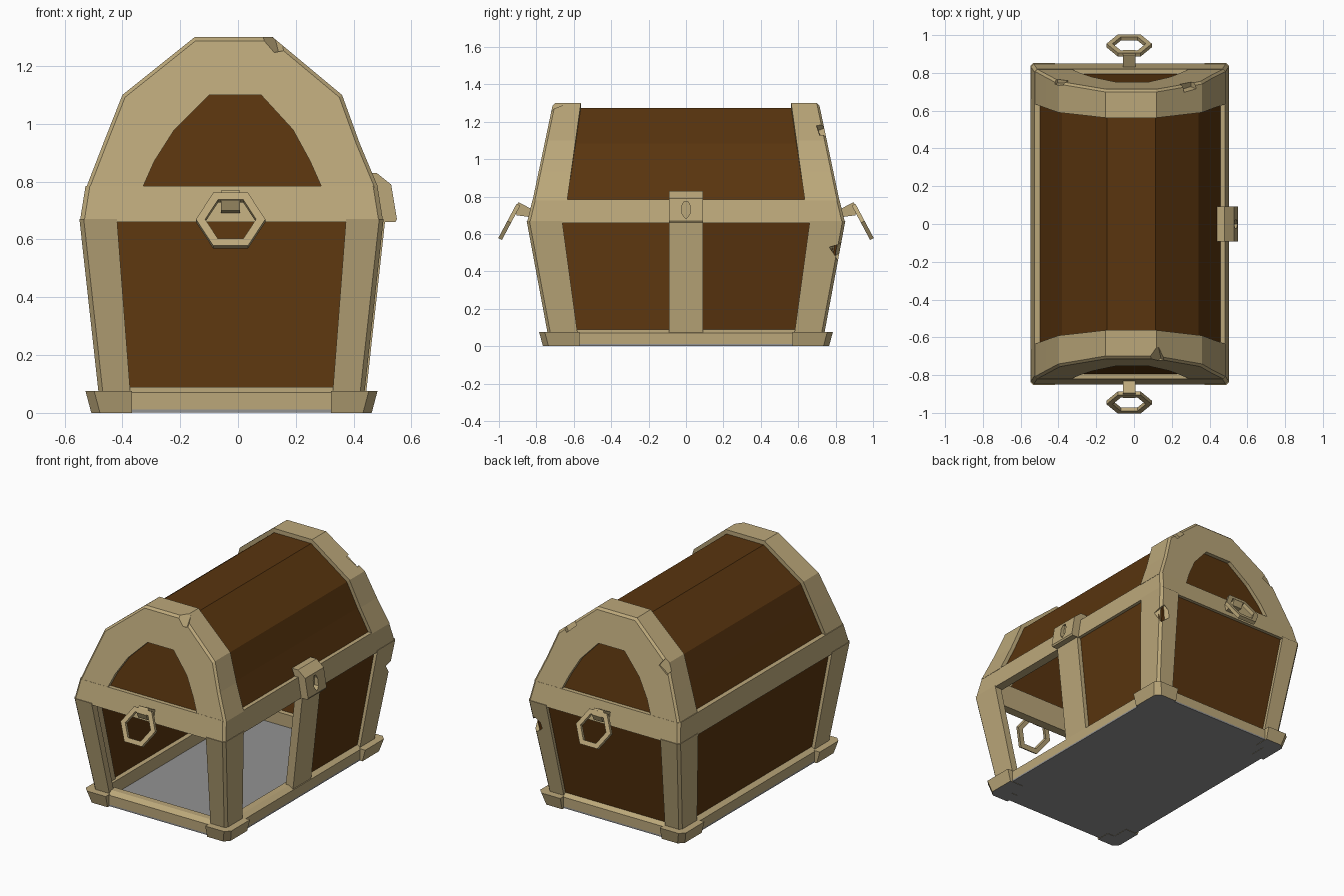
import bpy, bmesh, math
from mathutils import Matrix, Vector, Euler

if "Cube" in bpy.data.objects:
    bpy.data.objects.remove(bpy.data.objects["Cube"])

CX = -0.0225      # the chest body sits slightly left, the lock fills the right


def material(name, rgb):
    m = bpy.data.materials.new(name)
    m.diffuse_color = (*rgb, 1)
    m.use_nodes = True
    m.node_tree.nodes["Principled BSDF"].inputs["Base Color"].default_value = m.diffuse_color
    return m


TAN = material("tan trim", (0.50, 0.39, 0.195))
BROWN = material("dark brown wood", (0.10, 0.035, 0.0045))
GREY = material("grey floor", (0.29, 0.29, 0.29))


def loft(name, loops, mat, closed=False):
    """Skin consecutive point loops; cap the ends, or close into a ring."""
    bm = bmesh.new()
    rows = [[bm.verts.new(p) for p in loop] for loop in loops]
    n = len(rows[0])
    pairs = list(zip(rows, rows[1:])) + ([(rows[-1], rows[0])] if closed else [])
    for a, b in pairs:
        for i in range(n):
            j = (i + 1) % n
            bm.faces.new((a[i], a[j], b[j], b[i]))
    if not closed:
        bm.faces.new(rows[0])
        bm.faces.new(rows[-1])
    bmesh.ops.recalc_face_normals(bm, faces=bm.faces)
    me = bpy.data.meshes.new(name)
    bm.to_mesh(me)
    bm.free()
    me.materials.append(mat)
    ob = bpy.data.objects.new(name, me)
    bpy.context.collection.objects.link(ob)
    return ob


def half_x(z):
    return 0.46 + (z - 0.07) / 0.59 * 0.065


def half_y(z):
    return 0.74 + (z - 0.07) / 0.59 * 0.11


def octagon(hx, hy, z, c=0.015):
    pts = [(hx, -hy + c), (hx, hy - c), (hx - c, hy), (-hx + c, hy),
           (-hx, hy - c), (-hx, -hy + c), (-hx + c, -hy), (hx - c, -hy)]
    return [(CX + x, y, z) for x, y in pts]


def corner(sx, sy, ox, oy, wx, wy, t, c, z):
    """L-shaped corner outline with a chamfered outer edge."""
    pts = [(ox, oy - c), (ox, oy - wy), (ox - t, oy - wy), (ox - t, oy - t),
           (ox - wx, oy - t), (ox - wx, oy), (ox - c, oy)]
    return [(CX + sx * x, sy * y, z) for x, y in pts]


# base: floor plate and sloped rail
loft("floor", [octagon(0.47, 0.75, 0.002), octagon(0.47, 0.75, 0.012)], GREY)
loft("base_rail", [octagon(0.47, 0.75, 0.012), octagon(0.47, 0.75, 0.07),
                   octagon(0.44, 0.72, 0.09), octagon(0.40, 0.68, 0.09),
                   octagon(0.40, 0.68, 0.012)], TAN, True)

# corner feet and posts
posts = {}
for sx, xn in ((-1, "left"), (1, "right")):
    for sy, yn in ((-1, "front"), (1, "back")):
        foot = loft(f"foot_{yn}_{xn}",
                    [corner(sx, sy, 0.485, 0.765, 0.14, 0.195, 0.09, 0.03, 0),
                     corner(sx, sy, 0.505, 0.785, 0.16, 0.215, 0.09, 0.03, 0.075)], TAN)
        foot.data.materials.append(GREY)
        for f in foot.data.polygons:
            if f.normal.z < -0.9:
                f.material_index = 1
        posts[sx, sy] = loft(
            f"post_{yn}_{xn}",
            [corner(sx, sy, half_x(.07), half_y(.07), .11, .16, .045, .015, .07),
             corner(sx, sy, half_x(.67), half_y(.67), .13, .19, .045, .015, .67)], TAN)

# band around the rim
loft("rim_band", [octagon(0.525, 0.85, 0.66), octagon(0.505, 0.82, 0.785),
                  octagon(0.45, 0.765, 0.785), octagon(0.47, 0.795, 0.66)], TAN, True)


# wall panels; the front wall and the front half of the right wall are open
def side_panel(name, s, y0, y1, d0=0.02, d1=0.032, za=0.05, zb=0.70, mat=BROWN):
    loft(name, [[(CX + s * (half_x(z) - d), y * (half_y(z) if abs(y) > 0.5 else 1), z)
                 for y, z in ((y0, za), (y1, za), (y1, zb), (y0, zb))]
                for d in (d0, d1)], mat)


side_panel("left_panel", -1, -0.95, 0.95)
side_panel("right_back_panel", 1, 0.05, 0.95)
side_panel("lock_strap", 1, -0.09, 0.09, -0.006, 0.045, 0.05, 0.67, TAN)
loft("back_panel", [[(CX + k * (half_x(z) - 0.025), half_y(z) - d, z)
                     for k, z in ((-1, .05), (1, .05), (1, .70), (-1, .70))]
                    for d in (0.02, 0.032)], BROWN)

# lid: outer profile and inner arch, both in x and z
Z0 = 0.78
PROFILE = [(-.525, Z0), (-.465, .935), (-.40, 1.10), (-.15, 1.30),
           (.12, 1.30), (.36, 1.10), (.42, .935), (.485, Z0)]
ARCH = [(-.33, Z0), (-.29, .87), (-.22, .98), (-.10, 1.10),
        (.08, 1.10), (.19, .98), (.25, .87), (.29, Z0)]


def shrink(p, k):
    return CX + (p[0] - CX) * k, Z0 + (p[1] - Z0) * k


def end_y(z):
    return 0.82 - (z - Z0) * 0.21


def strap_y(z):
    return 0.635 - (z - Z0) * 0.14


def at(p, y):
    return (p[0], y, p[1])


lid_ends = {}
for s, n in ((-1, "front"), (1, "back")):
    sections = []
    for p, a in zip(PROFILE, ARCH):
        q, r = shrink(p, 0.975), shrink(p, 0.90)
        e, ea = end_y(p[1]), end_y(a[1])
        sections.append([at(p, s * (e - 0.012)), at(p, s * strap_y(p[1])),
                         at(r, s * strap_y(p[1])), at(r, s * (end_y(r[1]) - 0.045)),
                         at(a, s * (ea - 0.045)), at(a, s * ea),
                         at(q, s * end_y(q[1]))])
    lid_ends[s] = loft(f"lid_frame_{n}", sections, TAN)
    rim = [shrink(p, 0.91) for p in PROFILE]
    loft(f"lid_end_panel_{n}", [[at(p, s * (end_y(p[1]) - d)) for p in rim]
                                for d in (0.025, 0.035)], BROWN)

sections = []
for p in PROFILE:
    o, i, h = shrink(p, 0.95), shrink(p, 0.915), strap_y(p[1]) + 0.06
    sections.append([at(o, -h), at(o, h), at(i, h), at(i, -h)])
loft("lid_boards", sections, BROWN)

# lock plate with keyhole
lock_shape = [(.44, .66), (.545, .66), (.55, .67), (.53, .79), (.48, .83), (.42, .83)]
lock = loft("lock_plate", [[(x, y, z) for x, z in lock_shape] for y in (-.092, .092)], TAN)

# ring handles on both ends
for s, n in ((-1, "front"), (1, "back")):
    mount = [(.80, .72), (.895, .77), (.92, .735), (.905, .70), (.83, .69), (.80, .68)]
    loft(f"handle_mount_{n}", [[(x, s * y, z) for y, z in mount]
                               for x in (CX - .036, CX + .03)], TAN)
    down = Vector((0, s * 0.47, -0.88)).normalized()
    out = Vector((0, s * 0.88, 0.47)).normalized()
    centre = Vector((CX - 0.003, s * 0.945, 0.665))
    loops = []
    for r, t in ((.12, -.011), (.12, .011), (.088, .011), (.088, -.011)):
        loops.append([centre + Vector((1, 0, 0)) * r * math.cos(k * math.pi / 3)
                      + down * r * math.sin(k * math.pi / 3) + out * t for k in range(6)])
    loft(f"handle_ring_{n}", loops, TAN, True)


# keyhole and worn chips, cut by hidden helpers
def cut(target, cutter):
    cutter.hide_render = True
    cutter.display_type = 'WIRE'
    m = target.modifiers.new("chip", 'BOOLEAN')
    m.operation, m.solver, m.object = 'DIFFERENCE', 'EXACT', cutter


hole = [(0, .68), (.02, .705), (.022, .75), (.01, .775), (-.01, .775), (-.022, .75), (-.02, .705)]
cut(lock, loft("keyhole_cutter", [[(x, y, z) for y, z in hole] for x in (.515, .6)], TAN))

chips = [(posts[1, 1], (.475, .825, .51), .075, (.6, .3, .75)),
         (lid_ends[1], (.30, .745, 1.17), .085, (.5, .7, .3)),
         (lid_ends[1], (-.40, .775, 1.09), .075, (.3, .9, .4)),
         (lid_ends[-1], (.13, -.72, 1.31), .085, (.8, .4, .6))]
for target, pos, size, rot in chips:
    h = size / 2
    turn = Matrix.Translation(pos) @ Euler(rot).to_matrix().to_4x4()
    box = [[turn @ Vector((x * h, y * h, z * h))
            for x, y in ((-1, -1), (1, -1), (1, 1), (-1, 1))] for z in (-1, 1)]
    cut(target, loft("chip_cutter", box, TAN))
